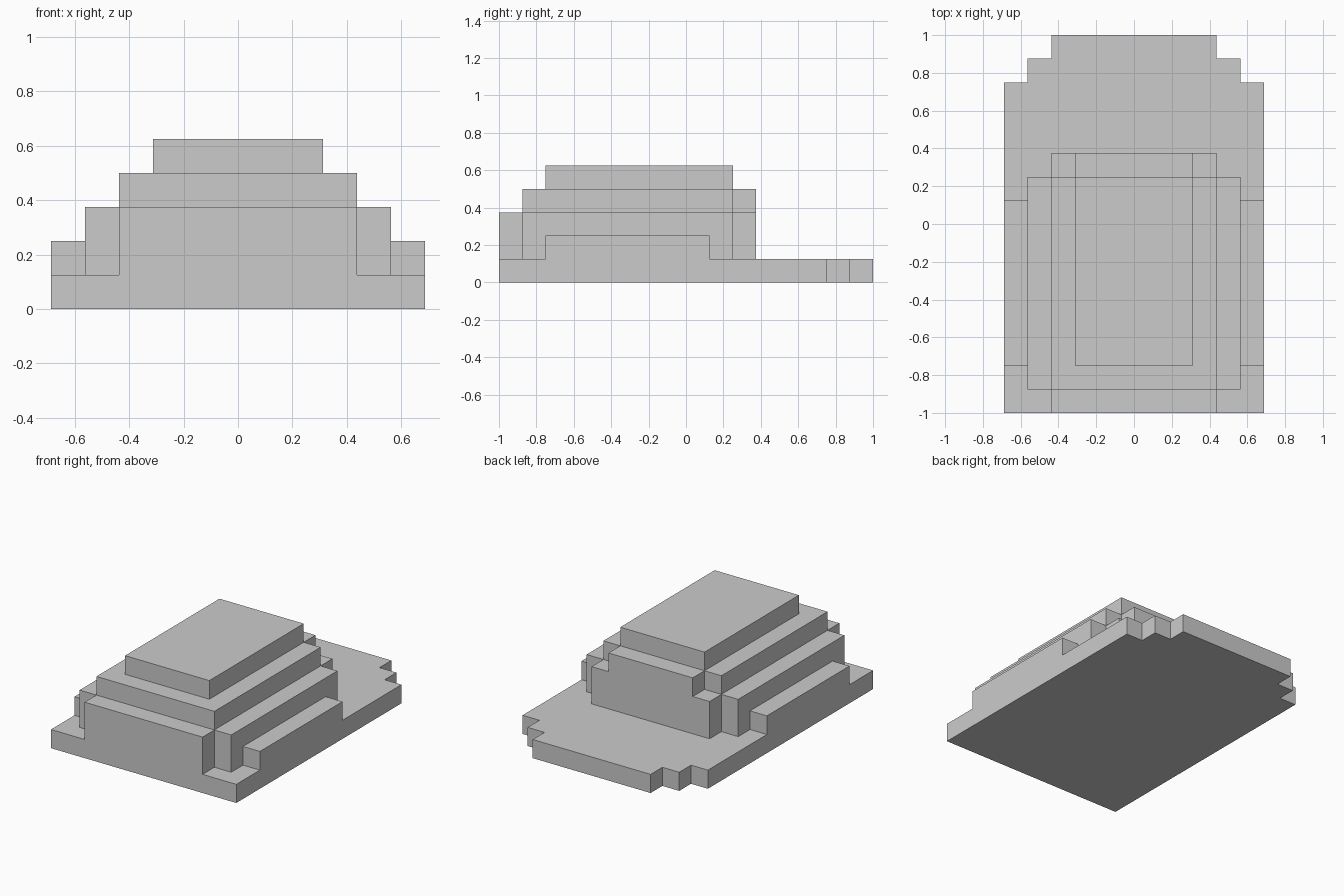
import bpy, bmesh
from mathutils import Matrix

if "Cube" in bpy.data.objects:
    bpy.data.objects.remove(bpy.data.objects["Cube"])

U = 0.125  # every step is one eighth of a unit


def box(name, half_x, y0, y1, height):
    """Box centred on x, standing on z = 0; sizes in steps."""
    bm = bmesh.new()
    scale = (2 * half_x * U, (y1 - y0) * U, height * U)
    centre = (0, (y0 + y1) / 2 * U, height / 2 * U)
    bmesh.ops.create_cube(bm, size=1, matrix=Matrix.LocRotScale(centre, None, scale))
    mesh = bpy.data.meshes.new(name)
    bm.to_mesh(mesh)
    bm.free()
    obj = bpy.data.objects.new(name, mesh)
    bpy.context.collection.objects.link(obj)
    return obj


# Base plate with the full width
body = box("stepped_block", 5.5, -8, 6, 1)

# (name, half width, back and front y, height)
parts = [
    ("base_nose_wide", 4.5, -8, 7, 1),
    ("base_nose_narrow", 3.5, -8, 8, 1),
    ("side_ledge", 5.5, -6, 1, 2),
    ("shoulder", 4.5, -7, 2, 3),
    ("core_lower", 3.5, -8, 3, 3),
    ("core_upper", 3.5, -7, 2, 4),
    ("core_upper_back", 2.5, -7, 3, 4),
    ("top_slab", 2.5, -6, 2, 5),
]

# Merge every step into one clean shell
bpy.context.view_layer.objects.active = body
for part in parts:
    step = box(*part)
    mod = body.modifiers.new(step.name, "BOOLEAN")
    mod.operation = "UNION"
    mod.solver = "EXACT"
    mod.object = step
    bpy.ops.object.modifier_apply(modifier=mod.name)
    bpy.data.objects.remove(step)

# Dissolve leftover coplanar edges
bm = bmesh.new()
bm.from_mesh(body.data)
bmesh.ops.remove_doubles(bm, verts=bm.verts, dist=1e-4)
bmesh.ops.dissolve_limit(bm, angle_limit=0.01, verts=bm.verts, edges=bm.edges)
bm.to_mesh(body.data)
bm.free()
